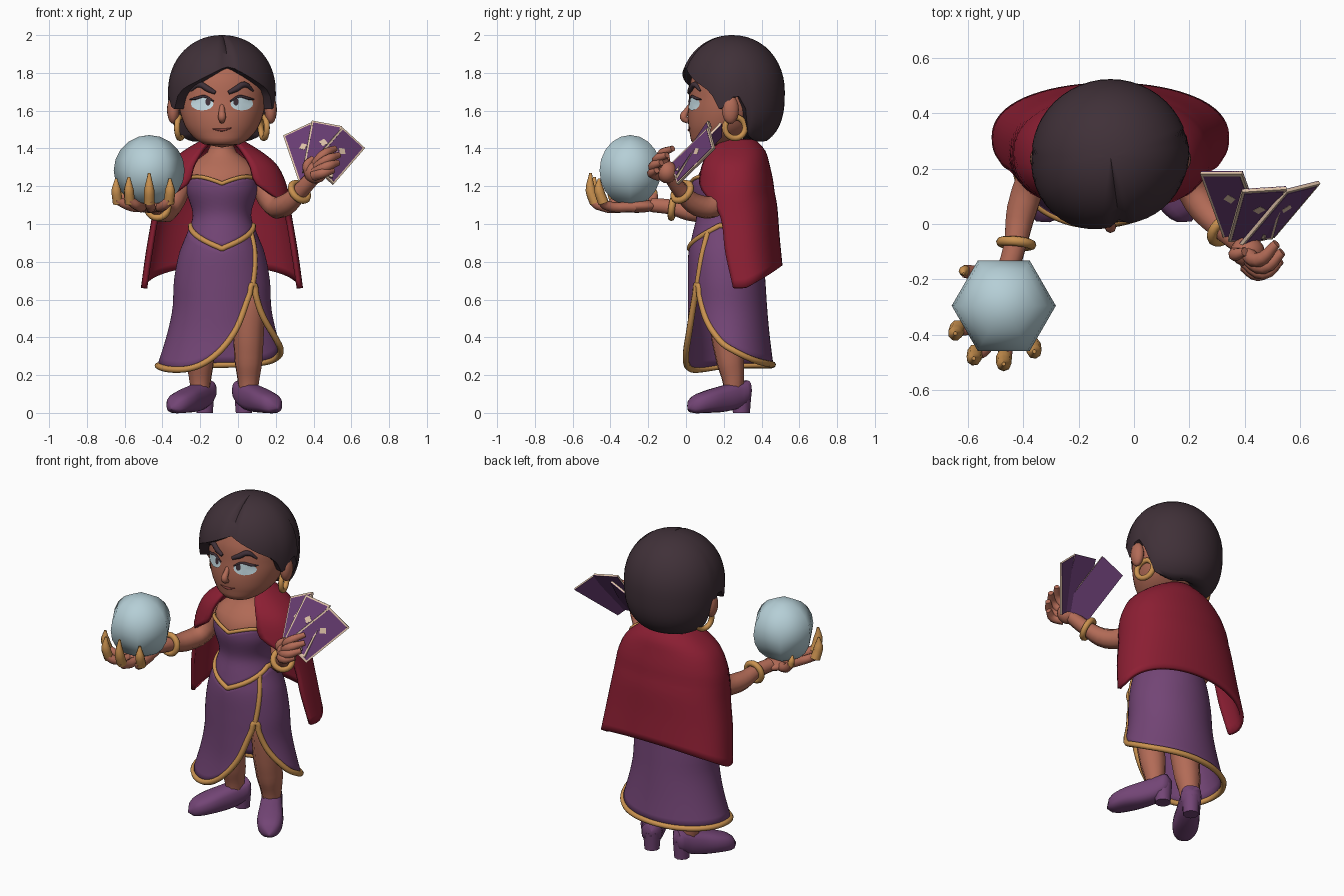
import bpy, bmesh
from math import sin, cos, pi, radians, acos, sqrt
from mathutils import Vector, Matrix

old = bpy.data.objects.get("Cube")
if old:
    bpy.data.objects.remove(old, do_unlink=True)

CX = -0.085  # body axis


def colour(name, *rgb):
    lin = [((c + 0.055) / 1.055) ** 2.4 for c in rgb] + [1]
    m = bpy.data.materials.new(name)
    m.use_nodes = True
    m.diffuse_color = lin
    m.node_tree.nodes["Principled BSDF"].inputs["Base Color"].default_value = lin
    return m


PURPLE = colour("dress purple", .45, .27, .46)
CARD = colour("card purple", .41, .24, .45)
RED = colour("cape red", .55, .12, .2)
HAIR = colour("dark hair", .25, .19, .22)
SKIN = colour("skin", .7, .42, .34)
GOLD = colour("gold", .79, .57, .31)
GLASS = colour("pale glass", .71, .81, .84)
CREAM = colour("cream", .87, .76, .66)
WHITE = colour("eye white", .8, .89, .92)
LIP = colour("lip brown", .5, .25, .23)


def interp(t, rows):
    """Smooth interpolation of a table keyed on its first column."""
    t = min(max(t, rows[0][0]), rows[-1][0])
    i = max(k for k in range(len(rows) - 1) if rows[k][0] <= t)
    a, b = rows[i], rows[i + 1]
    h = b[0] - a[0]
    s = (t - a[0]) / h

    def slope(k, c):
        lo, hi = rows[max(k - 1, 0)], rows[min(k + 1, len(rows) - 1)]
        return (hi[c] - lo[c]) / (hi[0] - lo[0])
    w = s * s * (3 - 2 * s)
    return [a[c] * (1 - w) + b[c] * w + h * s * (1 - s) * ((1 - s) * slope(i, c) - s * slope(i + 1, c))
            for c in range(1, len(a))]


def soft(t, power=.75):
    return (1 if t > 0 else -1) * abs(t) ** power


def finish(ob, name, m, angle=60):
    ob.name = name
    ob.data.materials.clear()
    ob.data.materials.append(m)
    bpy.ops.object.select_all(action='DESELECT')
    ob.select_set(True)
    bpy.context.view_layer.objects.active = ob
    if ob.type == 'CURVE':
        bpy.ops.object.convert(target='MESH')
    bpy.ops.object.shade_smooth_by_angle(angle=radians(angle))


def mesh(name, verts, faces, m, thick=0):
    me = bpy.data.meshes.new(name)
    me.from_pydata(verts, [], faces)
    bm = bmesh.new()
    bm.from_mesh(me)
    bmesh.ops.remove_doubles(bm, verts=bm.verts, dist=1e-5)
    bmesh.ops.recalc_face_normals(bm, faces=bm.faces)
    bm.to_mesh(me)
    bm.free()
    ob = bpy.data.objects.new(name, me)
    bpy.context.collection.objects.link(ob)
    if thick:
        mod = ob.modifiers.new("thickness", 'SOLIDIFY')
        mod.thickness, mod.offset = thick, 0
    finish(ob, name, m)


def sheet(name, f, nu, nv, m, thick=0):
    n = nu + 1
    verts = [f(i / nu, j / nv) for j in range(nv + 1) for i in range(n)]
    faces = [(j * n + i, j * n + i + 1, j * n + n + i + 1, j * n + n + i) for j in range(nv) for i in range(nu)]
    mesh(name, verts, faces, m, thick)


def tube(name, pts, radii, m, closed=False):
    cu = bpy.data.curves.new(name, 'CURVE')
    cu.dimensions, cu.bevel_depth, cu.bevel_resolution = '3D', 1, 2
    cu.resolution_u, cu.use_fill_caps = 4, True
    sp = cu.splines.new('BEZIER')
    sp.bezier_points.add(len(pts) - 1)
    sp.use_cyclic_u = closed
    for k, (bp, p) in enumerate(zip(sp.bezier_points, pts)):
        bp.co = p
        bp.handle_left_type = bp.handle_right_type = 'AUTO'
        bp.radius = radii[k] if isinstance(radii, list) else radii
    ob = bpy.data.objects.new(name, cu)
    bpy.context.collection.objects.link(ob)
    finish(ob, name, m)


def ball(name, loc, scale, m, seg=16, rings=10, turn=0):
    bpy.ops.mesh.primitive_uv_sphere_add(segments=seg, ring_count=rings, radius=1, location=loc, scale=scale,
                                         rotation=(0, 0, radians(turn)))
    finish(bpy.context.object, name, m, 80)


def hoop(name, loc, axis, big, small):
    bpy.ops.mesh.primitive_torus_add(location=loc, rotation=Vector(axis).to_track_quat('Z', 'Y').to_euler(),
                                     major_radius=big, minor_radius=small, major_segments=20, minor_segments=8)
    finish(bpy.context.object, name, GOLD)


def around(deg, z, table, grow=0):
    """Point on a lofted body; angle 0 is the front, 90 is the left side."""
    rx, ry, cy = interp(z, table)
    a = radians(deg)
    return (CX + (rx + grow) * sin(a), cy - (ry + grow) * cos(a), z)


# Head, ears and earrings: rows are height, half width, half depth, centre y
HEAD = [(1.405, 0, 0, .12), (1.42, .09, .085, .13), (1.48, .17, .16, .18), (1.56, .212, .2, .21),
        (1.65, .23, .21, .225), (1.78, .225, .2, .23), (1.88, .15, .14, .23), (1.92, 0, 0, .23)]
sheet("head", lambda u, v: around(360 * u, 1.405 + .515 * v, HEAD), 40, 30, SKIN)
for side, s in (("left", 1), ("right", -1)):
    ball(side + "_ear", (CX + s * .258, .235, 1.605), (.033, .045, .075), SKIN)
    hoop(side + "_earring", (CX + s * .222, .26, 1.51), (1, s * .3, 0), .056, .016)


# Face details laid on the head surface
def face(x, z, off=.004):
    rx, ry, cy = interp(z, HEAD)
    return (CX + x, cy - ry * sqrt(1 - (x / rx) ** 2) - off, z)


def spot(name, x, z, w, h, off, m):
    rim = [face(x + w * cos(k * pi / 8), z + h * sin(k * pi / 8), off) for k in range(16)]
    mesh(name, [face(x, z, off)] + rim, [(0, k + 1, (k + 1) % 16 + 1) for k in range(16)], m)


for side, s in (("left", 1), ("right", -1)):
    spot(side + "_eye", s * .105, 1.637, .06, .036, .005, WHITE)
    spot(side + "_iris", s * .074, 1.647, .014, .02, .008, HAIR)
    tube(side + "_lash", [face(s * x, z) for x, z in ((.045, 1.65), (.09, 1.675), (.14, 1.665), (.17, 1.66))],
         [.004, .007, .008, .003], HAIR)
    tube(side + "_brow", [face(s * x, z) for x, z in ((.035, 1.695), (.075, 1.715), (.12, 1.738), (.165, 1.705))],
         [.01, .016, .016, .005], HAIR)
tube("lips", [face(x, z, 0) for x, z in ((-.05, 1.503), (0, 1.498), (.05, 1.508))], [.003, .008, .003], LIP)
tube("nose", [face(0, 1.63, -.012), face(0, 1.595, .008), face(0, 1.565, .022), face(0, 1.543, -.004)],
     [.012, .017, .021, .014], SKIN)

# Hair: a cap whose lower edge follows the hairline, with a parting groove
HAIRLINE = [(0, 1.84), (15, 1.805), (35, 1.755), (58, 1.69), (67, 1.61), (75, 1.62), (82, 1.67), (95, 1.65),
            (105, 1.47), (180, 1.44)]


def hair(u, v):
    a = 2 * pi * u
    off = abs((360 * u - 7.5 + 180) % 360 - 180)
    w = v * 1.2
    c = cos(min(1, w) * acos((interp(off, HAIRLINE)[0] - 1.7) / .3))
    p = 2.08 if c > 0 else 2.7
    r = (1 - abs(c) ** p) ** (1 / p) * (1 - .08 * sin(a) * max(0, cos(a)))
    k = 1 - .06 * min(1, 3 * v) if off < 1 else 1
    e = max(0, w - 1) / .2
    r *= k * (1 - e)
    return (CX + .285 * r * sin(a), .245 - .278 * r * cos(a), (1.7 + .3 * c * k) * (1 - e * e) + 1.62 * e * e)


sheet("hair", hair, 48, 24, HAIR)

# Neck and chest
CHEST = [(1.05, .13, .12, .2), (1.2, .172, .15, .2), (1.28, .19, .135, .21), (1.34, .13, .1, .225),
         (1.39, .07, .07, .23), (1.47, .065, .065, .23)]
sheet("chest", lambda u, v: around(360 * u, 1.05 + .42 * v, CHEST), 32, 14, SKIN)

# Dress: bodice and skirt share one silhouette
DRESS = [(.22, .345, .235, .225), (.4, .288, .212, .225), (.55, .255, .203, .22), (.7, .247, .198, .215),
         (.85, .218, .19, .21), (.95, .178, .165, .205), (1.05, .15, .14, .2), (1.18, .185, .168, .2),
         (1.26, .182, .162, .2)]
HEM = [(40, .68), (55, .51), (75, .395), (90, .345), (130, .275), (180, .255), (270, .25), (323, .23),
       (348, .28), (375, .44), (397, .65), (400, .68)]


def neckline(d):
    return 1.215 + .035 * abs(sin(radians(2 * d))) * (cos(radians(d)) > 0)


def waist(d):
    return .99 - .12 * max(0, 1 - abs((d + 180) % 360 - 180) / 80)


def hem(d):
    return interp(d, HEM)[0]


def panel(top, bottom):
    def f(u, v):
        d = 40 + 360 * u
        return around(d, top(d) * (1 - v) + bottom(d) * v, DRESS)
    return f


sheet("bodice", panel(neckline, waist), 48, 12, PURPLE, .01)
sheet("skirt", panel(waist, hem), 72, 16, PURPLE, .014)
for name, edge, r in (("neckline_trim", neckline, .011), ("waist_trim", waist, .015), ("hem_trim", hem, .017)):
    tube(name, [around(d, edge(d), DRESS, .004) for d in range(40, 400, 5)], r, GOLD, True)
tube("slit_trim", [around(40 + 18 * t, .68 + .275 * t, DRESS, .004) for t in (0, .25, .5, .75, 1)], .015, GOLD)

# Cape: height, half width, half depth, centre y, opening angle from the back
CAPE = [(.66, .418, .19, .31, 104), (.85, .392, .205, .28, 106), (1.05, .358, .212, .26, 108), (1.14, .345, .208, .25, 125),
        (1.21, .33, .2, .25, 146), (1.31, .28, .18, .25, 148), (1.38, .195, .15, .26, 146), (1.44, .095, .09, .27, 140)]


def cape(u, v):
    z = 1.44 - .78 * v ** 1.4
    rx, ry, cy, edge = interp(z, CAPE)
    a = radians((2 * u - 1) * edge)
    return (CX + rx * sin(a), cy + ry * soft(cos(a), .85), z + .12 * v * v * max(0, cos(a)))


sheet("cape", cape, 40, 24, RED, .022)

# Legs and heeled shoes: shoe rows are distance forward, half width, bottom, top
SHOE = [(-.1, 0, .1, .13), (-.085, .05, .07, .17), (-.02, .06, .025, .165), (.07, .068, .005, .145),
        (.18, .074, 0, .115), (.26, .05, 0, .08), (.29, 0, .02, .03)]
for side, x, s in (("left", .055, 1), ("right", -.2, -1)):
    tube(side + "_leg", [(x - s * .03, .21, .72), (x, .2, .58), (x, .215, .4), (x, .235, .27), (x, .25, .17), (x, .25, .09)],
         [.07, .09, .085, .077, .06, .048], SKIN)
    turn = Matrix.Translation((x, .255, 0)) @ Matrix.Rotation(radians(32 * s), 4, 'Z')

    def shoe(u, v):
        d = -.1 + .39 * v
        w, lo, hi = interp(d, SHOE)
        a = 2 * pi * u
        return turn @ Vector((w * soft(cos(a)), -d, (lo + hi) / 2 + (hi - lo) / 2 * soft(sin(a))))
    sheet(side + "_shoe", shoe, 16, 16, PURPLE)
    bpy.ops.mesh.primitive_cone_add(vertices=10, radius1=.045, radius2=.054, depth=.11, location=turn @ Vector((0, .045, .055)))
    finish(bpy.context.object, side + "_heel", PURPLE, 40)

# Arms and bracelets
tube("right_arm", [(-.28, .22, 1.25), (-.36, .17, 1.09), (-.405, .05, 1.065), (-.43, -.08, 1.09), (-.46, -.18, 1.1)],
     [.06, .062, .058, .043, .04], SKIN)
tube("left_arm", [(.11, .22, 1.25), (.19, .16, 1.1), (.25, .06, 1.1), (.335, -.03, 1.18), (.4, -.08, 1.25)],
     [.06, .062, .058, .043, .04], SKIN)
hoop("right_bracelet", (-.425, -.07, 1.088), (-.1, -1, .15), .055, .018)
hoop("left_bracelet", (.325, -.02, 1.17), (.6, -.6, .55), .055, .018)

# Crystal ball resting on the right hand with gold claws
ball("crystal_ball", (-.47, -.295, 1.283), (.188, .188, .188), GLASS, 6, 10, 30)
ball("right_palm", (-.47, -.26, 1.095), (.08, .12, .036), SKIN)
for k, (bx, x, y, top) in enumerate(((-.53, -.645, -.385, 1.24), (-.5, -.578, -.475, 1.25), (-.46, -.47, -.495, 1.27),
                                     (-.42, -.36, -.45, 1.24))):
    mid = ((bx + x) / 2, y * .9 - .02, 1.1)
    tube("right_finger_%d" % k, [(bx, -.27, 1.09), mid, (x, y, 1.13)], [.028, .026, .024], SKIN)
    tube("gold_claw_%d" % k, [(x * .95 - .023, y * .97, 1.11), (x, y - .01, 1.18), (x, y - .01, top)], [.029, .027, .007], GOLD)
tube("right_thumb", [(-.5, -.22, 1.09), (-.57, -.18, 1.11), (-.61, -.17, 1.15)], [.03, .028, .024], SKIN)
tube("thumb_claw", [(-.607, -.17, 1.14), (-.615, -.17, 1.17), (-.615, -.18, 1.2)], [.022, .018, .005], GOLD)


# Fan of cards held in the left hand, each leaning back and turned its own way
def plate(name, centre, across, up, t, m):
    out = across.cross(up).normalized()
    bpy.ops.mesh.primitive_cube_add(size=1)
    ob = bpy.context.object
    ob.data.transform(Matrix((across, up, out * t)).transposed().to_4x4())
    ob.location = centre
    finish(ob, name, m, 30)


FAN = [((.4, -.05, 1.25), (.315, .185, 1.5), (.15, 0, .07)), ((.42, -.055, 1.26), (.47, .125, 1.53), (.16, .01, -.03)),
       ((.445, -.06, 1.265), (.61, .135, 1.455), (.12, .03, -.11))]
for k, (foot, tip, across) in enumerate(FAN):
    foot, tip, x = Vector(foot), Vector(tip), Vector(across)
    y, mid = tip - foot, (foot + tip) / 2
    n = x.cross(y).normalized()
    plate("card_%d" % k, mid, x, y, .012, CREAM)
    plate("card_front_%d" % k, mid + n * .006, x * .88, y * .93, .004, CARD)
    plate("card_back_%d" % k, mid - n * .006, x, y, .004, CARD)
    i, j = x.normalized() * .024, y.normalized() * .024
    plate("card_motif_%d" % k, foot + y * .62 + n * .008, i + j, j - i, .002, CREAM)

# Left hand: fingers fan upward from the palm around the cards
ball("left_palm", (.41, -.1, 1.275), (.062, .055, .06), SKIN)
for k, (knuckle, tip) in enumerate((((.45, -.13, 1.365), (.515, -.07, 1.4)), ((.47, -.155, 1.34), (.535, -.1, 1.365)),
                                    ((.47, -.175, 1.305), (.53, -.13, 1.325)), ((.45, -.18, 1.27), (.505, -.155, 1.285)))):
    tube("left_finger_%d" % k, [(.4, -.1 - .015 * k, 1.3 - .015 * k), knuckle, tip], [.028, .027, .016], SKIN)
tube("left_thumb", [(.38, -.1, 1.26), (.365, -.11, 1.31), (.4, -.1, 1.35)], [.026, .025, .016], SKIN)
